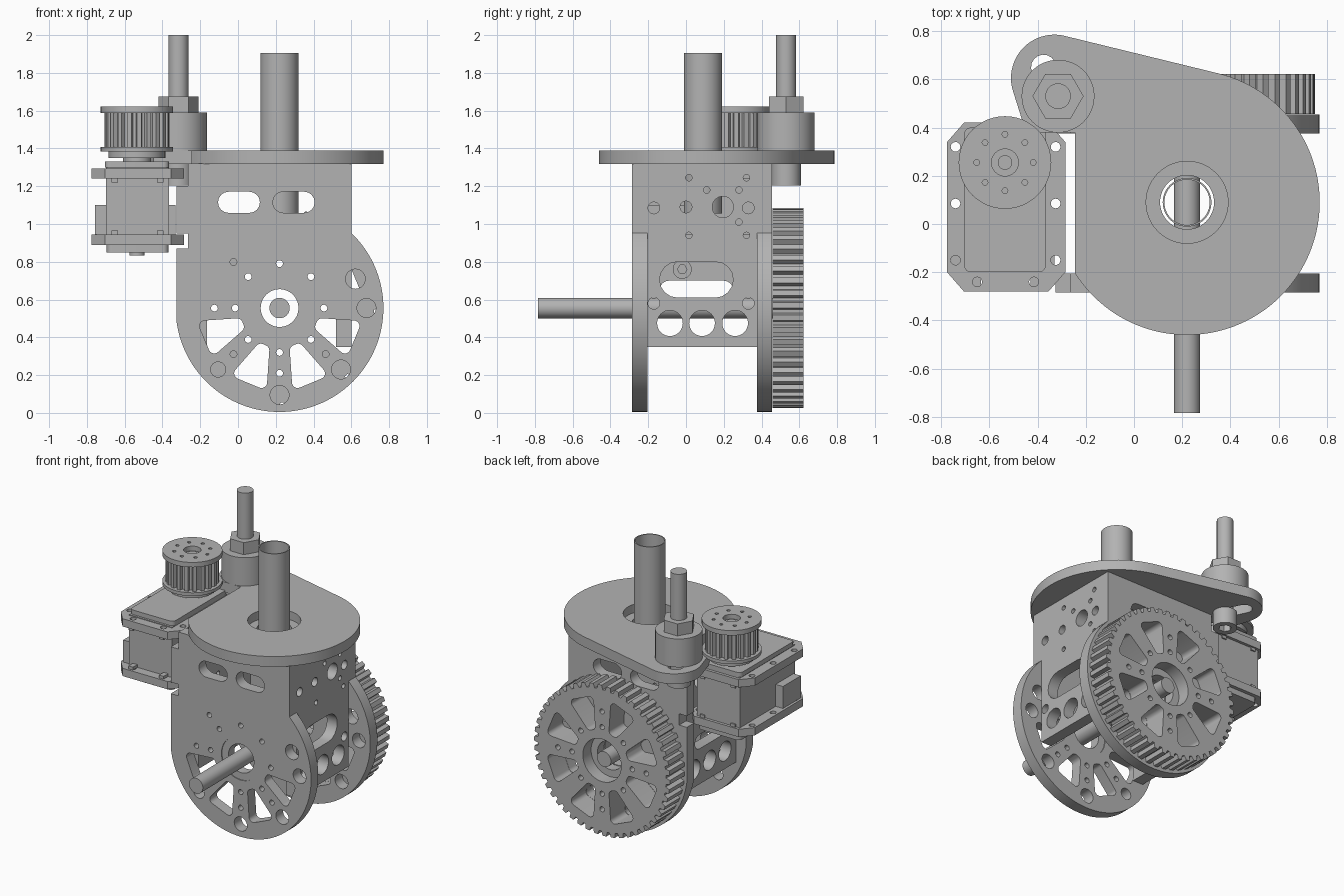
import bpy, bmesh
from math import pi, sin, cos, radians, atan2
from mathutils import Vector

if "Cube" in bpy.data.objects:
    bpy.data.objects.remove(bpy.data.objects["Cube"])

grey = bpy.data.materials.new("machined grey")
grey.use_nodes = True
grey.diffuse_color = (0.45, 0.45, 0.45, 1)
grey.node_tree.nodes["Principled BSDF"].inputs["Base Color"].default_value = grey.diffuse_color
parts = []


def arc(x, y, r, start, end, n=32):
    return [(x + r * cos(radians(start + (end - start) * i / n)),
             y + r * sin(radians(start + (end - start) * i / n))) for i in range(n + 1)]


def circle(x, y, r, n=32):
    return arc(x, y, r, 0, 360, n)[:-1]


def rounded(corners, r, n=8):
    """Outline around a counter-clockwise convex set of corner centres."""
    pts = []
    for i, (x, y) in enumerate(corners):
        px, py = corners[i - 1]
        nx, ny = corners[(i + 1) % len(corners)]
        a = atan2(y - py, x - px) - pi / 2
        b = atan2(ny - y, nx - x) - pi / 2
        while b <= a:
            b += 2 * pi
        pts += arc(x, y, r, a * 180 / pi, b * 180 / pi, n)
    return pts


def rect(x0, x1, y0, y1, r=0):
    pts = [(x0 + r, y0 + r), (x1 - r, y0 + r), (x1 - r, y1 - r), (x0 + r, y1 - r)]
    return rounded(pts, r) if r else pts


def toothed(x, y, outer, inner, n):
    pts = []
    for i in range(n):
        for f, r in ((0, outer), (0.45, outer), (0.58, inner), (0.87, inner)):
            a = 2 * pi * (i + f) / n
            pts.append((x + r * cos(a), y + r * sin(a)))
    return pts


def slab(name, axis, lo, hi, *loops):
    """Extrude an outline with holes from lo to hi along an axis."""
    curve = bpy.data.curves.new(name, 'CURVE')
    curve.dimensions, curve.fill_mode = '2D', 'BOTH'
    curve.extrude = (hi - lo) / 2
    for loop in loops:
        spline = curve.splines.new('POLY')
        spline.points.add(len(loop) - 1)
        for p, (u, v) in zip(spline.points, loop):
            p.co = (u, v, 0, 1)
        spline.use_cyclic_u = True
    temp = bpy.data.objects.new(name + " outline", curve)
    bpy.context.collection.objects.link(temp)
    deps = bpy.context.evaluated_depsgraph_get()
    mesh = bpy.data.meshes.new_from_object(temp.evaluated_get(deps))
    bpy.data.objects.remove(temp)
    bpy.data.curves.remove(curve)
    bm = bmesh.new()
    bm.from_mesh(mesh)
    for vert in bm.verts:
        u, v, w = vert.co
        w += (lo + hi) / 2
        vert.co = Vector({'x': (w, u, v), 'y': (u, w, v), 'z': (u, v, w)}[axis])
    bmesh.ops.remove_doubles(bm, verts=bm.verts, dist=1e-5)
    bmesh.ops.recalc_face_normals(bm, faces=bm.faces)
    bm.to_mesh(mesh)
    bm.free()
    mesh.name = name
    mesh.materials.clear()
    mesh.materials.append(grey)
    ob = bpy.data.objects.new(name, mesh)
    bpy.context.collection.objects.link(ob)
    parts.append(ob)
    return ob


CX, CZ, CY = 0.22, 0.555, 0.09      # wheel axis x and z, steering axis y


def polar(r, deg):
    return CX + r * cos(radians(deg)), CZ + r * sin(radians(deg))


def spoke_hole(deg):
    """Rounded wedge-shaped opening pointing at the axle."""
    a = Vector((cos(radians(deg)), sin(radians(deg))))
    b = Vector((-a.y, a.x))
    c = Vector((CX, CZ))
    return rounded([tuple(c + a * r + b * s) for r, s in
                    ((0.24, -0.008), (0.4, -0.062), (0.4, 0.062), (0.24, 0.008))], 0.03)


# Front and back fork plates
left_x, notch_x, right_x = -0.325, -0.265, 0.6
outline = arc(CX, CZ, 0.55, 188, 406.3, 72)
outline += [(right_x, 1.32), (notch_x, 1.32), (notch_x, 1.2), (left_x, 1.2),
            (left_x, 0.95), (notch_x, 0.95), (notch_x, 0.87), (left_x, 0.87)]
holes = [circle(CX, CZ, 0.15, 48)]
holes += [spoke_hole(d) for d in (202.5, 247.5, 292.5, 337.5)]
holes += [circle(*polar(0.46, d), r) for d, r in ((225, 0.04), (270, 0.05), (315, 0.05), (0, 0.05))]
holes += [circle(*polar(0.43, 21), 0.052)]
holes += [circle(*polar(0.235, d), 0.018, 16) for d in range(45, 360, 45)] + [circle(*polar(0.235, 90 - 90), 0.018, 16)]
holes += [circle(*polar(0.345, d), 0.018, 16) for d in (135, 180, 225, 270, 315)]
holes += [rounded([(x, 1.115), (x + 0.11, 1.115)], 0.056) for x in (-0.05, 0.24)]
for side, y0, y1 in (("front", -0.285, -0.205), ("back", 0.375, 0.455)):
    slab(side + "_fork_plate", 'y', y0, y1, outline, *holes)
    slab(side + "_axle_bearing", 'y', y0 + 0.006, y1 - 0.006,
         circle(CX, CZ, 0.151, 48), circle(CX, CZ, 0.1, 48))

# Side walls between the fork plates
small = [(0.015, 1.245), (0.32, 1.245), (0.015, 0.94), (0.32, 0.94),
         (0.11, 1.18), (0.28, 1.18), (0.28, 1.01)]
medium = [(-0.17, 1.085), (0.33, 1.085), (-0.17, 0.58), (0.33, 0.58), (0, 1.09)]
wall_holes = [circle(y, z, 0.017, 16) for y, z in small]
wall_holes += [circle(y, z, 0.031, 24) for y, z in medium]
wall_holes += [circle(0.195, 1.09, 0.056)]
wall_holes += [circle(y, 0.475, 0.068) for y in (-0.085, 0.085, 0.26)]
for side, x0, slot_z, slot_r in (("right", 0.52, 0.705, 0.095), ("left", -0.245, 0.65, 0.05)):
    slot = rounded([(-0.14 + slot_r, slot_z), (0.25 - slot_r, slot_z)], slot_r)
    # the wall on the motor side has a narrower slot
    slab(side + "_wall", 'x', x0, x0 + 0.08, rect(-0.205, 0.375, 0.35, 1.32), slot, *wall_holes)
slab("wall_bolt", 'x', -0.166, -0.1, circle(-0.02, 0.76, 0.05), circle(-0.02, 0.76, 0.025, 6))

# Teardrop top plate with steering bearing and tensioner slot
top = arc(CX, CY, 0.55, 212.3, 436.3, 80) + arc(-0.33, 0.605, 0.18, 76.3, 197.5)
top += [(-0.448, 0.38), (-0.245, 0.38)]
slab("top_plate", 'z', 1.318, 1.39, top, circle(CX, CY, 0.17, 48),
     rounded([(-0.375, 0.65), (-0.315, 0.53)], 0.052))
slab("steering_bearing", 'z', 1.28, 1.33, circle(CX, CY, 0.172, 48), circle(CX, CY, 0.112, 48))
slab("steering_tube", 'z', 1.055, 1.905, circle(CX, CY, 0.101, 48), circle(CX, CY, 0.094, 48))

# Axle and toothed drive wheel
slab("axle", 'y', -0.783, 0.6, circle(CX, CZ, 0.054))
wheel_holes = [spoke_hole(22.5 + 45 * i) for i in range(8)]
wheel_holes += [circle(*polar(0.235, 45 * i), 0.018, 16) for i in range(8)]
wheel_holes += [circle(*polar(0.345, 90 * i), 0.018, 16) for i in range(4)]
slab("drive_wheel", 'y', 0.457, 0.622, toothed(CX, CZ, 0.53, 0.5, 50),
     circle(CX, CZ, 0.15, 48), *wheel_holes)
slab("wheel_hub", 'y', 0.457, 0.53, circle(CX, CZ, 0.151, 48), circle(CX, CZ, 0.1, 48))

# Belt tensioner: roller, nut, rod and bolt head under the plate
TX, TY = -0.315, 0.53
slab("tensioner_roller", 'z', 1.39, 1.59, circle(TX, TY, 0.151, 48))
slab("tensioner_nut", 'z', 1.59, 1.675, circle(TX, TY, 0.106, 6))
slab("tensioner_rod", 'z', 1.3, 2.0, circle(TX, TY, 0.053))
slab("tensioner_bolt_head", 'z', 1.205, 1.318, circle(TX, TY, 0.078), circle(TX, TY, 0.042, 6))
slab("bolt_socket_floor", 'z', 1.26, 1.31, circle(TX, TY, 0.06))

# Servo motor: body, mounting flanges, covers and cable blocks
MX, MY = -0.535, 0.255
slab("servo_body", 'z', 0.89, 1.3, rect(-0.7, -0.365, -0.215, 0.4))
slab("servo_top_cover", 'z', 1.3, 1.332, rect(-0.705, -0.365, -0.2, 0.4, 0.03))
slab("servo_bottom_cover", 'z', 0.85, 0.89, rect(-0.695, -0.368, -0.21, 0.395, 0.03))
slab("servo_bottom_nub", 'z', 0.832, 0.85, circle(MX, MY, 0.04))
flange = [(-0.705, -0.28), (-0.355, -0.28), (-0.285, -0.2), (-0.285, 0.34),
          (-0.355, 0.42), (-0.705, 0.42), (-0.775, 0.34), (-0.775, -0.2)]
screws = [(x, y) for x in (-0.74, -0.325) for y in (-0.15, 0.085, 0.32)]
screws += [(-0.65, -0.24), (-0.415, -0.24)]
for level, z0 in (("upper", 1.24), ("lower", 0.89)):
    slab("servo_" + level + "_flange", 'z', z0, z0 + 0.055, flange,
         *[circle(x, y, 0.02, 16) for x, y in screws])
    # short ribs joining the flange to the body
    rib_z = z0 - 0.02 if level == "upper" else z0 + 0.055
    for i, x in enumerate((-0.67, -0.43)):
        slab(f"servo_{level}_rib_{i + 1}", 'z', rib_z, rib_z + 0.02, rect(x, x + 0.035, -0.265, 0.41))
slab("servo_outer_block", 'z', 0.945, 1.1, rect(-0.757, -0.7, -0.2, 0))
slab("servo_inner_block", 'z', 0.945, 1.1, rect(-0.365, -0.33, -0.2, 0))

# Servo pulley with rims, teeth and screw holes
slab("pulley_collar", 'z', 1.332, 1.362, circle(MX, MY, 0.075))
slab("pulley_horn", 'z', 1.35, 1.385, circle(MX, MY, 0.15, 48))
slab("pulley_lower_rim", 'z', 1.385, 1.408, circle(MX, MY, 0.192, 48))
slab("pulley_teeth", 'z', 1.408, 1.588, toothed(MX, MY, 0.172, 0.15, 20))
ring = [circle(*p, 0.012, 12) for p in circle(MX, MY, 0.117, 8)]
slab("pulley_upper_rim", 'z', 1.588, 1.622, circle(MX, MY, 0.192, 48), circle(MX, MY, 0.056), *ring)
slab("pulley_screw", 'z', 1.588, 1.6, circle(MX, MY, 0.03, 24))

# Smooth round surfaces, keep edges sharp
bpy.ops.object.select_all(action='DESELECT')
for ob in parts:
    ob.select_set(True)
bpy.context.view_layer.objects.active = parts[0]
bpy.ops.object.shade_smooth_by_angle()
